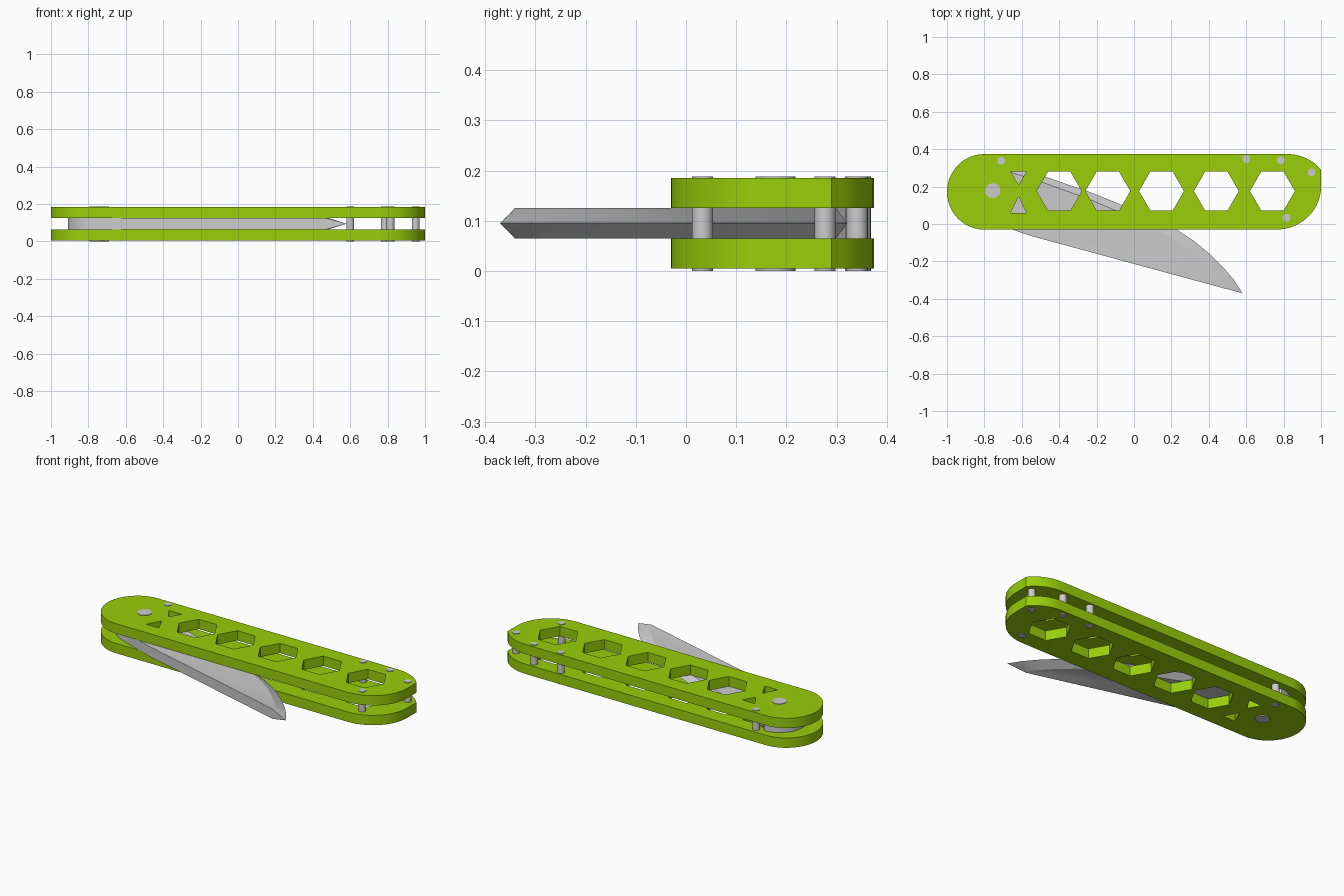
import bpy, bmesh, math
from mathutils import Vector

cube = bpy.data.objects.get("Cube")
if cube:
    bpy.data.objects.remove(cube)


def material(name, rgb):
    m = bpy.data.materials.new(name)
    m.use_nodes = True
    m.diffuse_color = (*rgb, 1)
    m.node_tree.nodes["Principled BSDF"].inputs["Base Color"].default_value = (*rgb, 1)
    return m


green = material("lime green", (0.32, 0.62, 0.003))
steel = material("steel grey", (0.6, 0.6, 0.6))


def add_object(name, mesh, mat):
    mesh.materials.clear()
    mesh.materials.append(mat)
    ob = bpy.data.objects.new(name, mesh)
    bpy.context.collection.objects.link(ob)
    bpy.ops.object.select_all(action='DESELECT')
    ob.select_set(True)
    bpy.context.view_layer.objects.active = ob
    bpy.ops.object.shade_smooth_by_angle(angle=math.radians(25))
    return ob


def arc(cx, cy, rx, ry, start, end, n):
    angles = [math.radians(start + (end - start) * i / n) for i in range(n + 1)]
    return [(cx + rx * math.cos(a), cy + ry * math.sin(a)) for a in angles]


# Handle outline: round rear end, clipped front corner
MID_Y = 0.172
outline = (arc(-0.80, MID_Y, 0.20, 0.202, 90, 270, 24)
           + arc(0.76, 0.20, 0.24, 0.23, -90, 0, 14)
           + [(1.0, 0.29)]
           + arc(0.82, 0.174, 0.22, 0.2, 36, 90, 8))

# Hexagonal windows and two small triangles
holes = [arc(x, 0.176, 0.12, 0.12, 0, 300, 5) for x in (-0.40, -0.14, 0.147, 0.44, 0.74)]
holes += [[(-0.66, 0.28), (-0.575, 0.28), (-0.617, 0.21)],
          [(-0.66, 0.06), (-0.575, 0.06), (-0.617, 0.145)]]


def plate(name, z):
    curve = bpy.data.curves.new(name, 'CURVE')
    curve.dimensions = '2D'
    curve.fill_mode = 'BOTH'
    curve.extrude = 0.03
    for ring in [outline] + holes:
        spline = curve.splines.new('POLY')
        spline.points.add(len(ring) - 1)
        for p, (x, y) in zip(spline.points, ring):
            p.co = (x, y, 0, 1)
        spline.use_cyclic_u = True
    helper = bpy.data.objects.new("plate_curve", curve)
    bpy.context.collection.objects.link(helper)
    bpy.context.view_layer.update()
    graph = bpy.context.evaluated_depsgraph_get()
    mesh = bpy.data.meshes.new_from_object(helper.evaluated_get(graph))
    bpy.data.objects.remove(helper)
    bm = bmesh.new()
    bm.from_mesh(mesh)
    bmesh.ops.remove_doubles(bm, verts=bm.verts, dist=1e-5)
    bmesh.ops.recalc_face_normals(bm, faces=bm.faces)
    bm.to_mesh(mesh)
    bm.free()
    add_object(name, mesh, green).location.z = z


plate("lower_handle_plate", 0.035)
plate("upper_handle_plate", 0.155)


def pin(name, x, y, r):
    mesh = bpy.data.meshes.new(name)
    bm = bmesh.new()
    bmesh.ops.create_cone(bm, cap_ends=True, segments=24, radius1=r, radius2=r, depth=0.188)
    bm.to_mesh(mesh)
    bm.free()
    add_object(name, mesh, steel).location = (x, y, 0.094)


# Pivot and spacer pins
pin("pivot_pin", -0.755, 0.178, 0.04)
for i, (x, y) in enumerate([(-0.71, 0.338), (0.60, 0.347), (0.785, 0.341),
                            (0.95, 0.277), (0.815, 0.033)]):
    pin(f"spacer_pin_{i + 1}", x, y, 0.021)

# Blade: ground cutting edge, thick straight back and round tang
LOW, CENTRE, HIGH = 0.065, 0.095, 0.125
edge = [Vector(p) for p in [(-0.71, 0.323), (-0.48, 0.255), (-0.22, 0.165), (-0.06, 0.10),
                            (0.10, 0.035), (0.22, -0.025), (0.32, -0.09), (0.41, -0.165),
                            (0.48, -0.235), (0.535, -0.30), (0.58, -0.37)]]
back = ([Vector((0.47, -0.341)), Vector((-0.55, -0.064)), Vector((-0.65, -0.03))]
        + [Vector(p) for p in arc(-0.755, 0.175, 0.155, 0.155, 254, 80, 16)])

inner = []
for i, p in enumerate(edge[1:-1], 1):
    along = (edge[i + 1] - edge[i - 1]).normalized()
    width = 0.03 + 0.04 * i / len(edge)
    inner.append(p + Vector((along.y, -along.x)) * width)
inner = [back[-1] + Vector((0.0, -0.03))] + inner + [back[0]]
rim = back[1:-1]

bm = bmesh.new()


def ring(points, z):
    return [bm.verts.new((p.x, p.y, z)) for p in points]


tip_line = ring(edge, CENTRE)
count = len(inner)
top, bottom = ring(inner + rim, HIGH), ring(inner + rim, LOW)
bm.faces.new(top)
bm.faces.new(bottom)
for level in (top, bottom):
    for i in range(count - 1):
        bm.faces.new((level[i], level[i + 1], tip_line[i + 1], tip_line[i]))
for i in range(count - 1, len(top)):
    j = (i + 1) % len(top)
    bm.faces.new((top[i], top[j], bottom[j], bottom[i]))
bm.faces.new((top[count - 1], bottom[count - 1], tip_line[-1]))
bm.faces.new((top[0], bottom[0], tip_line[0]))
bmesh.ops.recalc_face_normals(bm, faces=bm.faces)
blade = bpy.data.meshes.new("blade")
bm.to_mesh(blade)
bm.free()
add_object("blade", blade, steel)
